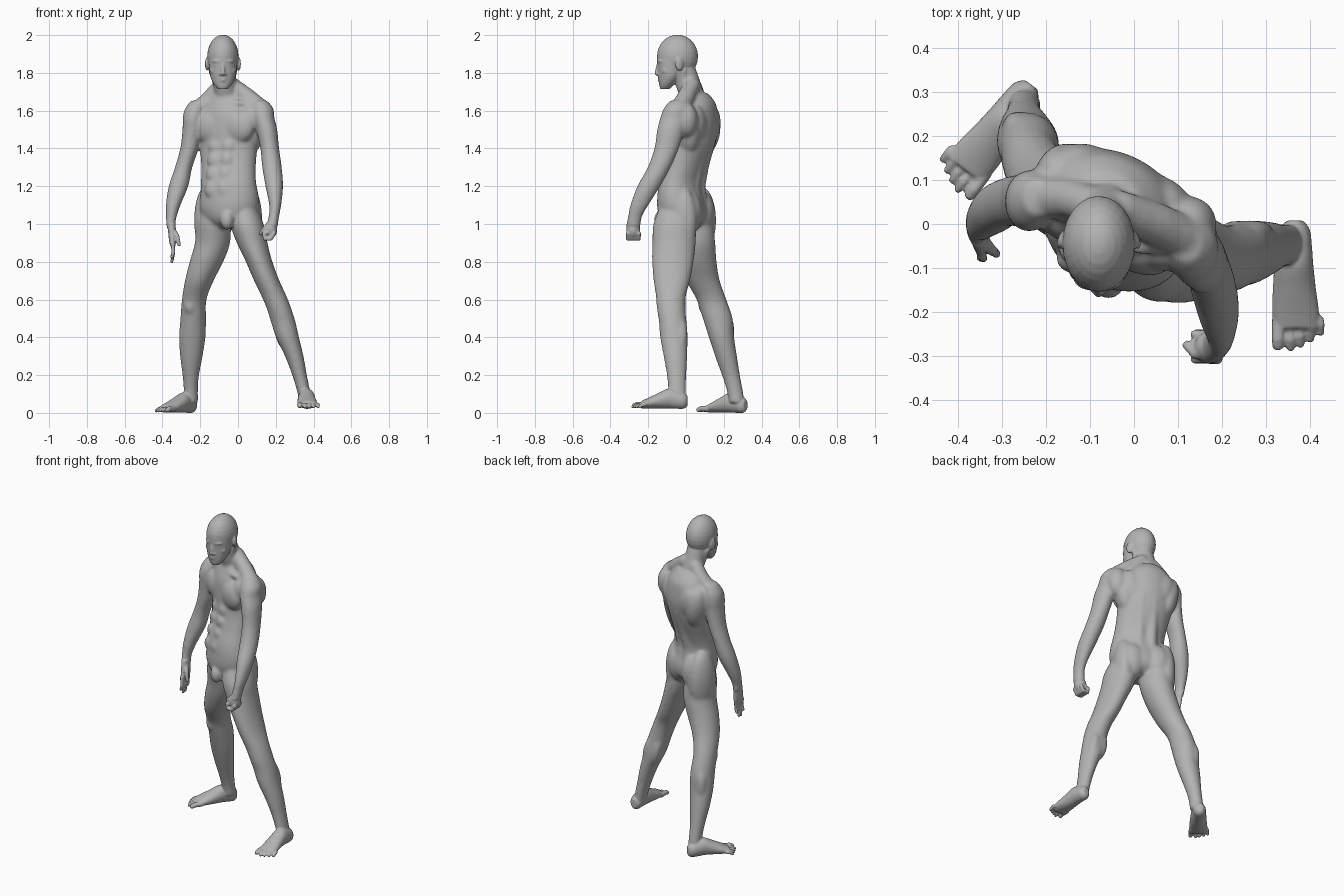
import bpy, bmesh, math
from mathutils import Vector, Matrix

bm = bmesh.new()
YAW = math.radians(-24)
SIDES = (-1, 1)


def catmull(a, b, c, d, t):
    return [0.5 * (2 * q + (r - p) * t + (2 * p - 5 * q + 4 * r - s) * t * t
                   + (3 * q - p - 3 * r + s) * t ** 3) for p, q, r, s in zip(a, b, c, d)]


def loft(rings, yaw=0.0, mat=Matrix(), n=28, sub=4):
    """Closed tube through elliptical rings (x, y, z, rx, ry), smoothed along its length."""
    pts = []
    for i in range(len(rings) - 1):
        a, b = rings[max(i - 1, 0)], rings[i]
        c, d = rings[i + 1], rings[min(i + 2, len(rings) - 1)]
        pts += [catmull(a, b, c, d, k / sub) for k in range(sub)]
    pts.append(rings[-1])
    loops = []
    for x, y, z, rx, ry in pts:
        loop = []
        for k in range(n):
            t = 2 * math.pi * k / n
            p = Matrix.Rotation(yaw, 3, 'Z') @ Vector((rx * math.cos(t), ry * math.sin(t), 0))
            loop.append(bm.verts.new(mat @ (p + Vector((x, y, z)))))
        loops.append(loop)
    faces = [bm.faces.new(loops[0][::-1]), bm.faces.new(loops[-1])]
    for l0, l1 in zip(loops, loops[1:]):
        for k in range(n):
            j = (k + 1) % n
            faces.append(bm.faces.new((l0[k], l0[j], l1[j], l1[k])))
    bmesh.ops.recalc_face_normals(bm, faces=faces)


def blob(loc, radii, yaw=0.0, tilt=0.0):
    m = (Matrix.Translation(loc) @ Matrix.Rotation(yaw, 4, 'Z') @ Matrix.Rotation(tilt, 4, 'Y')
         @ Matrix.Diagonal((*radii, 1)))
    bmesh.ops.create_uvsphere(bm, u_segments=24, v_segments=14, radius=1, matrix=m)


def chain(points, r0, r1):
    """Rounded tapering strand, such as a finger or tendon."""
    pts = [Vector(p) for p in points]
    total = sum((b - a).length for a, b in zip(pts, pts[1:]))
    done = 0
    for a, b in zip(pts, pts[1:]):
        length = (b - a).length
        steps = max(2, int(length / (min(r0, r1) * 0.4)))
        for k in range(steps + 1):
            t = k / steps
            r = r0 + (r1 - r0) * (done + length * t) / total
            bmesh.ops.create_icosphere(bm, subdivisions=2, radius=r,
                                       matrix=Matrix.Translation(a.lerp(b, t)))
        done += length


def T(u, v, z):
    """Point in the turned torso's frame: u to its left, v to its back."""
    p = Matrix.Rotation(YAW, 3, 'Z') @ Vector((u, v, 0))
    return Vector((p.x - 0.05, p.y + 0.03, z))


def fuse(mesh, voxel, rounds, inflate):
    """Object that melts all parts of the mesh into one soft skin."""
    ob = bpy.data.objects.new("human_body", mesh)
    bpy.context.collection.objects.link(ob)
    remesh = ob.modifiers.new("fuse", 'REMESH')
    remesh.mode, remesh.voxel_size, remesh.use_smooth_shade = 'VOXEL', voxel, True
    soften = ob.modifiers.new("soften", 'SMOOTH')
    soften.factor, soften.iterations = 0.5, rounds
    if inflate:
        swell = ob.modifiers.new("swell", 'DISPLACE')
        swell.strength, swell.mid_level = inflate, 0
    return ob


# Torso
loft([(-.045, -.015, .98, .07, .07), (-.045, -.015, 1.02, .13, .11), (-.045, -.02, 1.08, .16, .122),
      (-.045, -.028, 1.15, .158, .112), (-.05, -.025, 1.22, .15, .104), (-.05, 0, 1.3, .148, .102),
      (-.05, .03, 1.4, .156, .107), (-.05, .043, 1.5, .163, .116), (-.05, .045, 1.58, .16, .112),
      (-.055, .052, 1.64, .125, .096), (-.06, .045, 1.69, .08, .068)], YAW)
# Torso muscles, mirrored across the spine
for s in SIDES:
    blob(T(s * .08, -.062, 1.515), (.09, .045, .085), YAW, s * .25)
    blob(T(s * .14, -.03, 1.56), (.055, .05, .07), YAW)
    for z in (1.18, 1.26, 1.335, 1.405):
        blob(T(s * .036, -.142 + (z - 1.2) * .23, z), (.035, .02, .039), YAW)
    blob(T(s * .085, .07, 1.53), (.07, .047, .1), YAW, s * .3)
    blob(T(s * .135, .03, 1.5), (.055, .07, .13), YAW, s * .2)
    chain([T(s * .036, .04, 1.1), T(s * .036, .03, 1.2), T(s * .036, .05, 1.3),
           T(s * .036, .092, 1.45), T(s * .03, .095, 1.56)], .03, .028)
    blob(T(s * .078, .012, 1.06), (.082, .076, .115), YAW)
    blob(T(s * .125, -.005, 1.02), (.058, .085, .18), YAW)
    chain([T(s * .02, -.052, 1.64), T(s * .09, -.05, 1.64), T(s * .16, -.01, 1.63)], .014, .018)
    chain([(-.08 + s * .058, -.015, 1.81), T(s * .015, -.045, 1.645)], .018, .014)
blob((-.058, -.13, 1.02), (.034, .038, .05))
# Trapezius and back of the shoulders
chain([(-.03, .03, 1.73), (.05, .0, 1.67), (.12, -.035, 1.61)], .045, .05)
chain([(-.1, .045, 1.72), (-.15, .06, 1.66), (-.21, .06, 1.6)], .042, .05)
blob((.125, .0, 1.55), (.06, .06, .09), YAW)
blob((-.2, .072, 1.55), (.06, .05, .09), YAW)
# Neck
loft([(-.06, .05, 1.62, .065, .065), (-.066, .025, 1.7, .059, .066),
      (-.074, .0, 1.78, .057, .064), (-.078, -.02, 1.85, .055, .06)])

# Arms
loft([(.118, -.045, 1.65, .035, .04), (.128, -.05, 1.61, .057, .066), (.135, -.06, 1.56, .055, .074),
      (.152, -.08, 1.5, .053, .07), (.168, -.103, 1.4, .047, .062), (.18, -.142, 1.3, .049, .058),
      (.192, -.197, 1.2, .044, .058), (.197, -.247, 1.1, .029, .046), (.19, -.27, 1.04, .025, .035),
      (.178, -.28, .98, .029, .037)])
loft([(-.215, .06, 1.65, .035, .04), (-.23, .055, 1.6, .052, .062), (-.238, .052, 1.55, .052, .067),
      (-.243, .052, 1.5, .048, .062), (-.257, .053, 1.4, .046, .058), (-.288, .05, 1.3, .043, .053),
      (-.315, .035, 1.2, .049, .053), (-.343, .01, 1.1, .036, .043), (-.355, -.01, 1.02, .023, .032),
      (-.352, -.02, .97, .022, .036)])

# Legs
loft([(.03, -.04, 1.1, .06, .09), (.048, -.06, 1.0, .085, .11), (.075, -.063, .9, .078, .112),
      (.112, -.07, .8, .067, .107), (.152, -.075, .7, .064, .094), (.19, -.08, .62, .063, .077),
      (.218, -.078, .55, .062, .073), (.24, -.07, .48, .062, .07), (.262, -.064, .4, .058, .07),
      (.298, -.056, .3, .046, .06), (.326, -.05, .2, .036, .049), (.346, -.047, .12, .032, .045),
      (.362, -.042, .05, .033, .04)])
loft([(-.12, .02, 1.1, .06, .09), (-.128, .035, 1.0, .085, .105), (-.135, .052, .9, .09, .1),
      (-.167, .065, .8, .086, .094), (-.205, .09, .7, .073, .086), (-.232, .135, .6, .062, .076),
      (-.237, .168, .5, .065, .076), (-.242, .188, .4, .067, .064), (-.247, .212, .3, .057, .055),
      (-.25, .238, .2, .041, .045), (-.25, .258, .12, .035, .04), (-.25, .27, .05, .036, .04)])
# Kneecaps and calf muscles
blob((.212, -.13, .57), (.03, .022, .045))
blob((-.256, .094, .57), (.03, .024, .045), -.6)
for s in SIDES:
    blob((.254 + s * .026, -.025, .42), (.03, .03, .09), 0, -.25)
    blob((-.238 + s * .028, .21 - s * .012, .43), (.03, .032, .09), -.5)

# Melt trunk and limbs softly, then continue with the finer parts
rough = bpy.data.meshes.new("rough")
bm.to_mesh(rough)
bm.clear()
soft = fuse(rough, 0.008, 12, 0.003)
melted = bpy.data.meshes.new_from_object(soft.evaluated_get(bpy.context.evaluated_depsgraph_get()))
bpy.data.objects.remove(soft)
bm.from_mesh(melted)

# Head: skull, face, jaw
HX = -.08
blob((HX, -.045, 1.887), (.083, .109, .115))
loft([(HX, -.112, 1.714, .026, .024), (HX, -.102, 1.738, .047, .04), (HX, -.085, 1.78, .066, .062),
      (HX, -.077, 1.83, .073, .073), (HX, -.065, 1.88, .076, .088), (HX, -.05, 1.93, .074, .087)])
chain([(HX, -.146, 1.852), (HX, -.155, 1.797)], .008, .012)
blob((HX, -.128, 1.735), (.022, .014, .016))
for z, r in ((1.771, .021), (1.76, .018)):
    blob((HX, -.14, z), (r, .01, .006))
for s in SIDES:
    blob((HX + s * .03, -.135, 1.862), (.028, .014, .01), s * .35)
    blob((HX + s * .031, -.132, 1.842), (.014, .012, .008))
    blob((HX + s * .044, -.106, 1.812), (.024, .024, .024))
    blob((HX + s * .013, -.147, 1.793), (.008, .01, .007))
    blob((HX + s * .083, -.035, 1.847), (.01, .023, .036), s * .35)

# Closed left hand
blob((.172, -.28, .97), (.036, .037, .045))
for i in range(4):
    y = -.307 + .019 * i
    chain([(.19, y, .95), (.173, y, .922), (.142, y, .922), (.138, y, .95), (.155, y, .955)], .012, .01)
chain([(.175, -.29, 1.0), (.14, -.295, .975), (.12, -.275, .95)], .014, .011)
# Open right hand
loft([(-.352, -.02, 1.0, .022, .034), (-.347, -.033, .92, .019, .041), (-.345, -.04, .885, .014, .041)])
for i, tip in enumerate((.825, .8, .802, .83)):
    y = -.072 + .021 * i
    chain([(-.346, y, .9), (-.342, y - .006, .85), (-.35, y - .004, tip)], .0115, .009)
chain([(-.345, -.035, .97), (-.322, -.06, .935), (-.312, -.068, .89)], .015, .01)

# Feet, built along their own forward axis: lateral, up, forward
for heel, f, out in (((.365, .008, .022), (0, -1), (1, 0)),
                     ((-.233, .316, 0), (-.6, -.8), (-.8, .6))):
    m = Matrix(((out[0], 0, f[0], heel[0]), (out[1], 0, f[1], heel[1]),
                (0, 1, 0, heel[2]), (0, 0, 0, 1)))
    loft([(0, .042, 0, .018, .028), (0, .042, .02, .034, .042), (0, .05, .06, .039, .05),
          (-.002, .055, .1, .044, .053), (-.001, .042, .155, .049, .041), (.002, .03, .205, .053, .029),
          (.004, .021, .245, .051, .02)], mat=m)
    for i, length in enumerate((.298, .3, .291, .28, .265)):
        r = .016 if i == 0 else .0105
        x = -.037 if i == 0 else -.031 + .0218 * i
        chain([m @ Vector((x, .022, .225)), m @ Vector((x * 1.04, .022, length - .03)),
               m @ Vector((x * 1.04, r, length - r))], r, r * .88)

# One continuous skin
mesh = bpy.data.meshes.new("human_body")
bm.to_mesh(mesh)
bm.free()
skin = bpy.data.materials.new("plain grey")
skin.diffuse_color = (0.45, 0.45, 0.45, 1)
mesh.materials.clear()
mesh.materials.append(skin)
body = fuse(mesh, 0.005, 2, 0)
body.name = "human_body"
